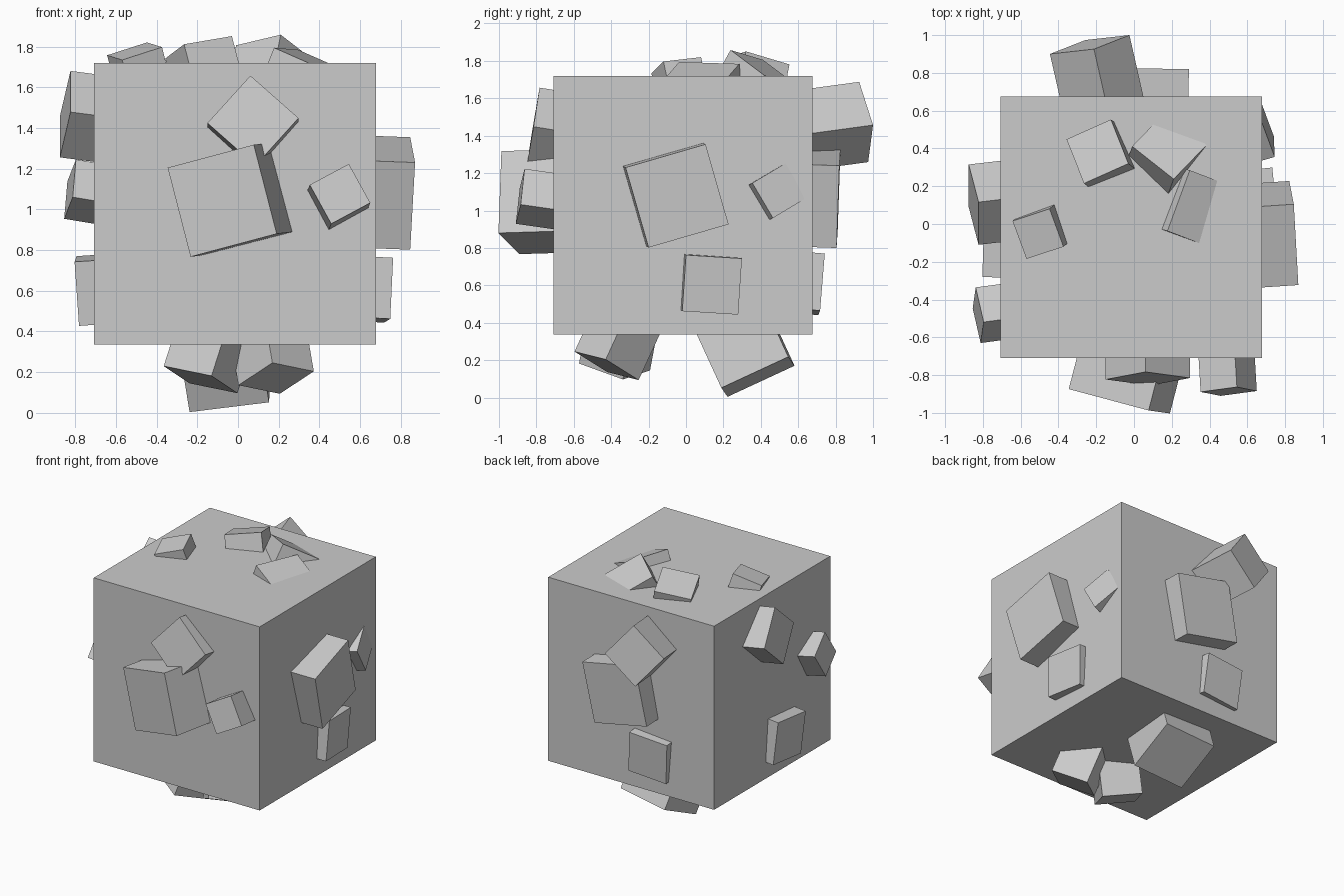
import bpy
import bmesh
from mathutils import Vector

if "Cube" in bpy.data.objects:
    bpy.data.objects.remove(bpy.data.objects["Cube"])

grey = bpy.data.materials.new("plain grey")
grey.diffuse_color = (*[0.6] * 3, 1)
grey.use_nodes = True
grey.node_tree.nodes["Principled BSDF"].inputs["Base Color"].default_value = grey.diffuse_color
CENTRE = Vector((-0.015, -0.017, 1.028))


def finish(name, bm):
    bmesh.ops.recalc_face_normals(bm, faces=bm.faces)
    mesh = bpy.data.meshes.new(name)
    bm.to_mesh(mesh)
    bm.free()
    mesh.materials.append(grey)
    bpy.context.collection.objects.link(bpy.data.objects.new(name, mesh))


def side_normal(p):
    """Outward axis of the cube side that the point lies beyond."""
    d = p - CENTRE
    k = max(range(3), key=lambda i: abs(d[i]))
    n = Vector()
    n[k] = 1 if d[k] > 0 else -1
    return n


def tilted_block(name, corner, edge, rise, width=None, depth=0.45):
    """Block sunk into the cube: outer corner, one edge of its square outer
    face, and how far the other edge rises away from the cube side."""
    p, a = Vector(corner), Vector(edge)
    side = side_normal(p)
    width = width or a.length
    up = (side - side.project(a)).normalized()
    across = up.cross(a.normalized())
    s = rise / up.dot(side)
    b = up * s + across * (width ** 2 - s ** 2) ** 0.5
    inward = -a.cross(b).normalized() * depth
    bm = bmesh.new()
    face = bm.faces.new([bm.verts.new(v) for v in (p, p + a, p + a + b, p + b)])
    ext = bmesh.ops.extrude_face_region(bm, geom=[face], use_keep_orig=True)
    verts = [v for v in ext["geom"] if isinstance(v, bmesh.types.BMVert)]
    bmesh.ops.translate(bm, verts=verts, vec=inward)
    finish(name, bm)


# Main cube
bm = bmesh.new()
bmesh.ops.create_cube(bm, size=1.384)
bmesh.ops.translate(bm, verts=bm.verts, vec=CENTRE)
finish("main_cube", bm)

# Tilted blocks on each side
blocks = {
    "front": [
        ((-.233, -.89, .767), (.423, -.113, .113), -.016),
        ((.061, -.783, 1.657), (-.211, -.04, -.233), .032),
        ((.458, -.91, .929), (.192, .026, .103), -.021),
    ],
    "right": [
        ((.87, -.323, 1.23), (-.024, .123, -.428), -.024),
        ((.762, 0, .762), (-.014, -.02, -.3), -.03),
        ((.745, .355, 1.147), (-.005, .11, -.187), -.066),
    ],
    "top": [
        ((-.265, .215, 1.811), (.235, .105, .04), -.07),
        ((.21, .238, 1.858), (.174, .18, -.135), -.052),
        ((.177, -.037, 1.794), (.17, -.065, -.075), -.01, .343),
        ((-.643, .016, 1.757), (.074, -.201, -.023), .063),
    ],
    "left": [
        ((-.823, -.11, 1.478), (0, .226, .202), .052),
        ((-.812, -.63, 1.06), (.016, .111, .185), .042),
        ((-.803, -.28, .742), (.01, .315, .028), -.022),
    ],
    "bottom": [
        ((-.13, -.572, .182), (-.235, .145, .048), .085),
        ((.169, -.596, .246), (-.167, .176, -.11), .042),
        ((-.238, .222, .004), (.01, .358, .166), -.048),
    ],
    "back": [
        ((-.024, 1, 1.457), (-.233, -.026, -.198), -.074),
        ((.2, .805, .8), (-.44, .006, .09), .015),
        ((-.047, .742, .77), (.025, -.025, -.305), -.01),
    ],
}
for side, items in blocks.items():
    for i, item in enumerate(items, 1):
        tilted_block(f"{side}_block_{i}", *item)
